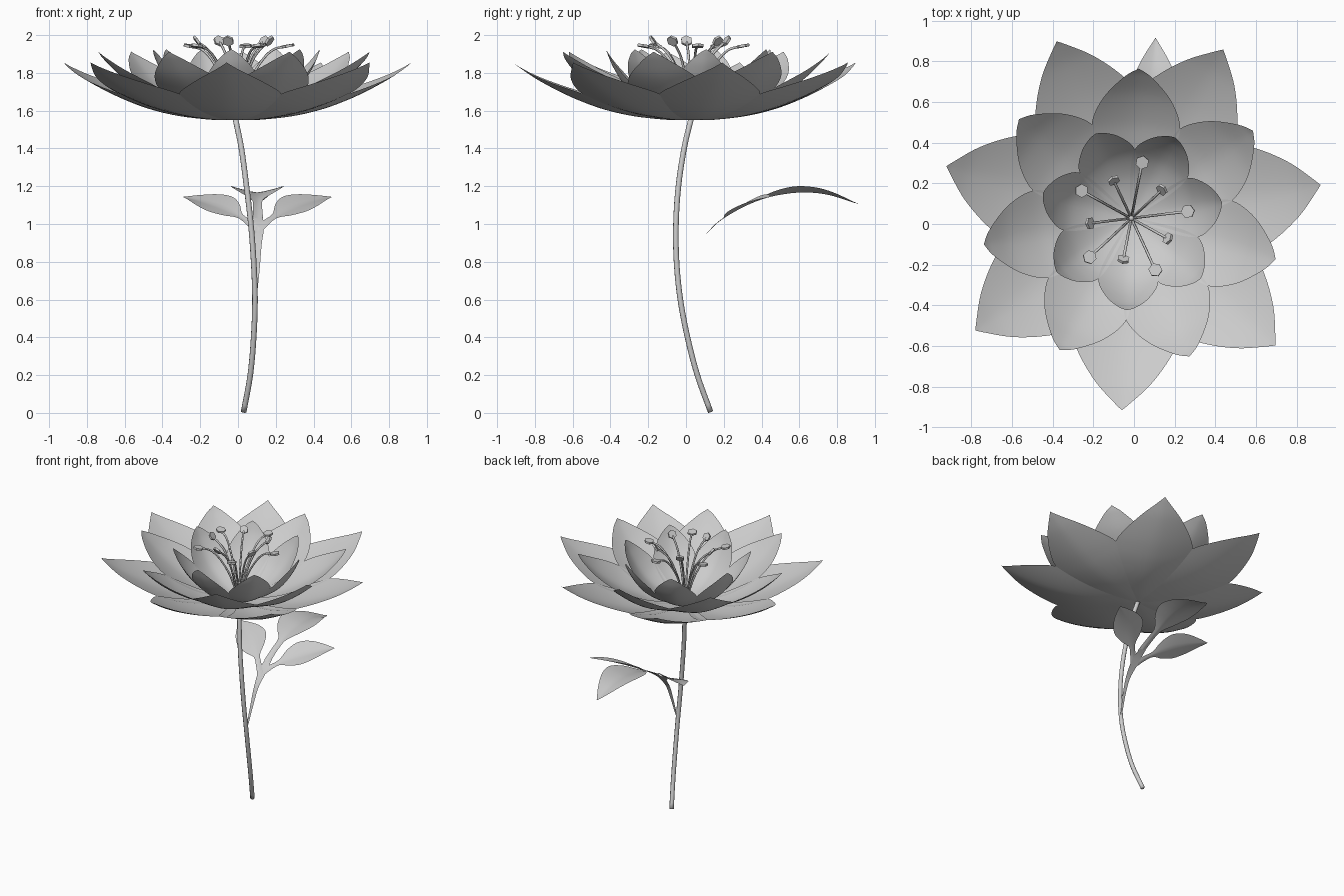
import bpy, math
from mathutils import Vector, Matrix

if "Cube" in bpy.data.objects:
    bpy.data.objects.remove(bpy.data.objects["Cube"])

CENTRE = Vector((-0.013, 0.028, 0))


def spline(pts, n):
    """Smooth samples through the points; returns n steps per span."""
    p = [Vector(a) for a in pts]
    p = [2 * p[0] - p[1]] + p + [2 * p[-1] - p[-2]]
    out = []
    for i in range(1, len(p) - 2):
        a, b, c, d = p[i - 1:i + 3]
        for k in range(n):
            t = k / n
            out.append(0.5 * (2 * b + (c - a) * t + (2 * a - 5 * b + 4 * c - d) * t * t
                              + (3 * b - a - 3 * c + d) * t ** 3))
    return out + [p[-2]]


def mesh_object(name, verts, faces, smooth=True):
    me = bpy.data.meshes.new(name)
    me.from_pydata([tuple(v) for v in verts], [], faces)
    me.polygons.foreach_set("use_smooth", [smooth] * len(me.polygons))
    ob = bpy.data.objects.new(name, me)
    bpy.context.collection.objects.link(ob)
    return ob


def sheet(name, rows, closed=False, smooth=True):
    """Skin equal rows of points into a quad surface."""
    m = len(rows[0])
    verts = [v for r in rows for v in r]
    faces = [(i * m + j, i * m + (j + 1) % m, (i + 1) * m + (j + 1) % m, (i + 1) * m + j)
             for i in range(len(rows) - 1) for j in range(m if closed else m - 1)]
    if closed:
        faces += [tuple(range(m))[::-1], tuple(range(len(verts) - m, len(verts)))]
    return mesh_object(name, verts, faces, smooth)


def tube(name, path, radius, sides=8):
    rows = []
    for i, p in enumerate(path):
        tan = (path[min(i + 1, len(path) - 1)] - path[max(i - 1, 0)]).normalized()
        u = tan.cross(Vector((0.31, 0.95, 0.05))).normalized()
        v = tan.cross(u)
        rows.append([p + radius * (math.cos(a) * u + math.sin(a) * v)
                     for a in (2 * math.pi * k / sides for k in range(sides))])
    return sheet(name, rows, True)


def petal(name, profile, cup, angle):
    """Profile points are (radius, height, half width)."""
    pts = spline(profile, 5)
    rot = Matrix.Rotation(angle, 3, 'Z')
    wmax = max(p.z for p in pts)
    rows = []
    for i, p in enumerate(pts):
        d = pts[min(i + 1, len(pts) - 1)] - pts[max(i - 1, 0)]
        d = Vector((d.x, d.y)).normalized()
        w = max(p.z, 0.0005)
        row = []
        for j in range(13):
            s = j / 6 - 1
            c = cup * abs(s) ** 1.6 * (w / wmax) ** 1.7
            row.append(CENTRE + rot @ Vector((p.x - d.y * c, s * w, p.y + d.x * c)))
        rows.append(row)
    return sheet(name, rows)


# Three rings of seven petals
outer = [(0.01, 1.55, 0.02), (0.12, 1.551, 0.085), (0.3, 1.57, 0.185), (0.45, 1.603, 0.245),
         (0.58, 1.648, 0.27), (0.7, 1.702, 0.22), (0.82, 1.767, 0.135), (0.91, 1.828, 0.04), (0.945, 1.855, 0)]
middle = [(0.01, 1.552, 0.02), (0.1, 1.557, 0.07), (0.25, 1.585, 0.15), (0.4, 1.644, 0.205),
          (0.5, 1.698, 0.215), (0.61, 1.778, 0.163), (0.7, 1.867, 0.067), (0.737, 1.912, 0)]
inner = [(0.01, 1.554, 0.015), (0.08, 1.563, 0.05), (0.19, 1.6, 0.105), (0.29, 1.665, 0.14),
         (0.36, 1.742, 0.143), (0.415, 1.832, 0.098), (0.443, 1.898, 0.04), (0.452, 1.925, 0)]
for label, prof, cup, start in (("outer", outer, 0.045, 10), ("middle", middle, 0.045, 35.7),
                                ("inner", inner, 0.04, 10)):
    for k in range(7):
        petal(f"{label}_petal_{k + 1}", prof, cup, math.radians(start + k * 360 / 7))

# Ten stamens, alternating wide and upright, with flat six-sided heads
wide = [(0.008, 0, 1.555), (0.06, 0, 1.72), (0.13, 0, 1.85), (0.2, 0, 1.922), (0.28, 0, 1.94)]
upright = [(0.008, 0, 1.555), (0.05, 0, 1.73), (0.1, 0, 1.86), (0.15, 0, 1.925), (0.205, 0, 1.966)]
for k in range(10):
    path, tilt, size = (wide, 10, 0.034) if k % 2 == 0 else (upright, 55, 0.031)
    rot = Matrix.Rotation(math.radians(7 + 36 * k), 3, 'Z')
    tube(f"filament_{k + 1}", [CENTRE + rot @ Vector(p) for p in spline(path, 4)], 0.007, 5)
    spin = rot @ Matrix.Rotation(math.radians(-tilt), 3, 'Y')
    mid = CENTRE + rot @ Vector(path[-1]) + Vector((0, 0, 0.003))
    ring = [Vector((size * math.cos(a), size * math.sin(a), 0)) for a in (math.pi * j / 3 for j in range(6))]
    lift = Vector((0, 0, 0.007))
    sheet(f"anther_{k + 1}", [[mid + spin @ (p + h) for p in ring] for h in (-lift, lift)], True, False)
tube("pistil", [CENTRE + Vector((0, 0, z)) for z in (1.55, 1.62)], 0.014, 6)

# Curved stem
stem = [(0.03, 0.13, 0.006), (0.065, 0.06, 0.2), (0.083, 0.008, 0.4), (0.09, -0.03, 0.6), (0.083, -0.05, 0.8),
        (0.068, -0.053, 1.0), (0.045, -0.04, 1.2), (0.018, -0.01, 1.4), (-0.013, 0.026, 1.553)]
tube("stem", spline(stem, 5), 0.0155)

# Leaf: stalk and three leaflets on one bent sheet
bend = spline([(-0.035, 0.6), (-0.01, 0.68), (0.02, 0.78), (0.065, 0.89), (0.14, 0.98), (0.2, 1.03),
               (0.3, 1.088), (0.4, 1.13), (0.5, 1.155), (0.62, 1.167), (0.75, 1.155), (0.905, 1.108)], 8)


def height(y):
    for a, b in zip(bend, bend[1:]):
        if y <= b.x:
            return a.y + (b.y - a.y) * (y - a.x) / (b.x - a.x)
    return bend[-1].y


def leaflet(name, pts, fold):
    """Points are (x, y, half width) along the midrib; edges lift by fold."""
    pts = spline(pts, 6)
    wmax = max(p.z for p in pts)
    rows = []
    for i, p in enumerate(pts):
        d = pts[min(i + 1, len(pts) - 1)] - pts[max(i - 1, 0)]
        side = Vector((-d.y, d.x)).normalized()
        row = []
        for j in range(9):
            s = j / 4 - 1
            x, y = p.x + side.x * s * p.z, p.y + side.y * s * p.z
            row.append(Vector((x, y, height(y) + fold * abs(s) ** 1.3 * p.z / wmax)))
        rows.append(row)
    return sheet(name, rows)


leaflet("leaf_stalk", [(0.092, -0.035, 0.006), (0.098, -0.01, 0.008), (0.104, 0.02, 0.012),
                       (0.107, 0.065, 0.018), (0.107, 0.14, 0.03), (0.106, 0.22, 0.024)], 0)
leaflet("middle_leaflet", [(0.106, 0.2, 0.026), (0.104, 0.3, 0.024), (0.103, 0.38, 0.032), (0.102, 0.46, 0.095),
                           (0.102, 0.56, 0.138), (0.102, 0.67, 0.125), (0.104, 0.8, 0.07), (0.106, 0.915, 0.001)], 0.034)
for label, m in (("right", 1), ("left", -1)):
    pts = [(0, 0.12, 0.02), (0.05, 0.17, 0.018), (0.095, 0.215, 0.022), (0.14, 0.255, 0.068),
           (0.2, 0.305, 0.1), (0.27, 0.355, 0.088), (0.34, 0.405, 0.046), (0.395, 0.445, 0.001)]
    leaflet(label + "_leaflet", [(0.103 + m * x, y, w) for x, y, w in pts], 0.022)
